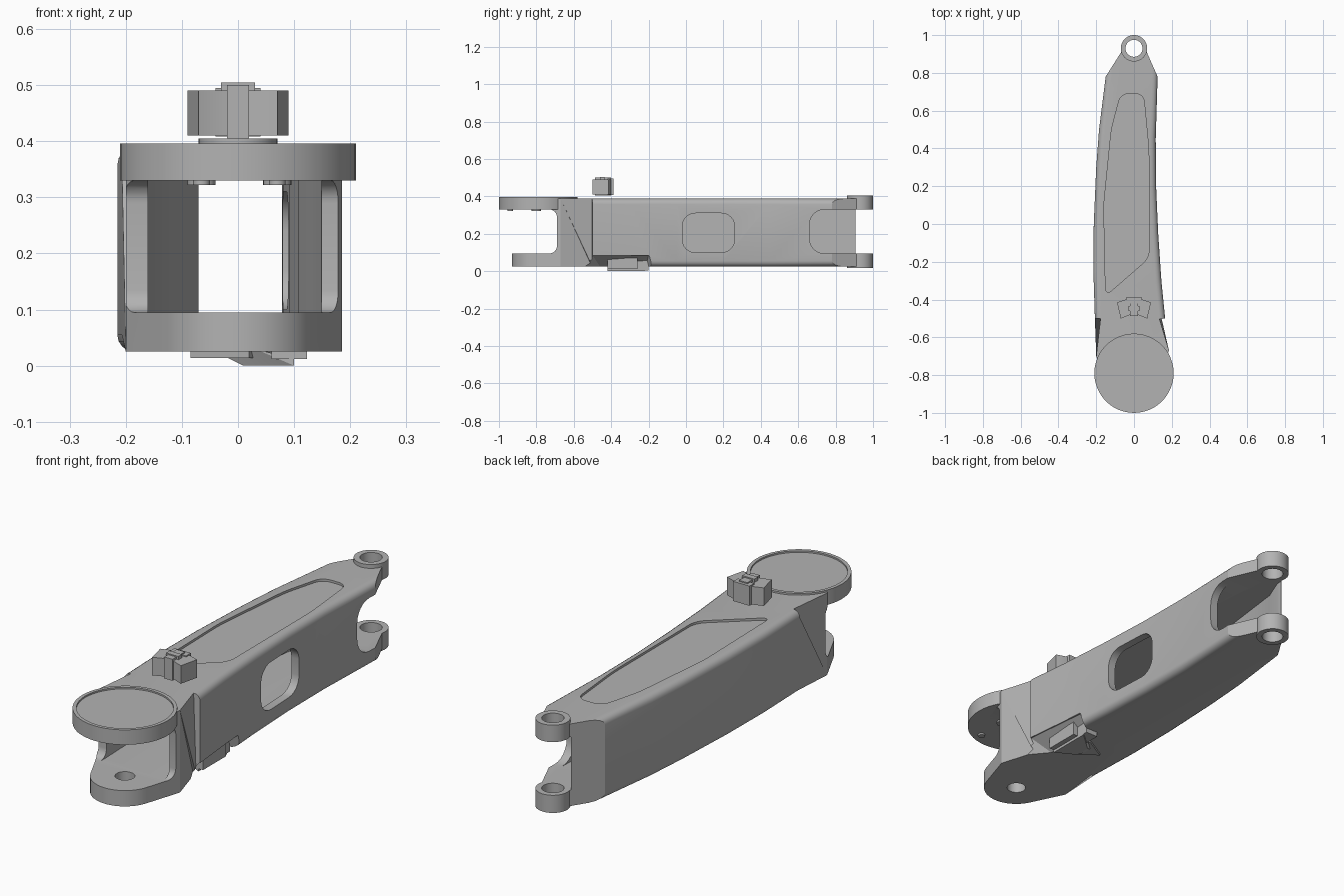
import bpy, bmesh
from math import sin, cos, radians
from mathutils import Vector

old = bpy.data.objects.get("Cube")
if old:
    bpy.data.objects.remove(old, do_unlink=True)

grey = bpy.data.materials.new("plain grey")
grey.use_nodes = True
grey.diffuse_color = (0.45, 0.45, 0.45, 1)
grey.node_tree.nodes["Principled BSDF"].inputs["Base Color"].default_value = (0.45, 0.45, 0.45, 1)


def finish(name, bm):
    bmesh.ops.recalc_face_normals(bm, faces=bm.faces[:])
    mesh = bpy.data.meshes.new(name)
    bm.to_mesh(mesh)
    bm.free()
    mesh.materials.append(grey)
    ob = bpy.data.objects.new(name, mesh)
    bpy.context.collection.objects.link(ob)
    return ob


def prism(name, points, lo, hi, axis="z", corner=0, rim=0, rim_range=(-9, 9)):
    """Extrude an outline, round its corners and optionally its long rims."""
    bm = bmesh.new()
    place = (lambda p: (p[0], p[1], lo)) if axis == "z" else (lambda p: (lo, p[0], p[1]))
    face = bm.faces.new([bm.verts.new(place(p)) for p in points])
    moved = bmesh.ops.extrude_face_region(bm, geom=[face])["geom"]
    step = Vector((0, 0, hi - lo)) if axis == "z" else Vector((hi - lo, 0, 0))
    bmesh.ops.translate(bm, vec=step, verts=[g for g in moved if isinstance(g, bmesh.types.BMVert)])
    bmesh.ops.recalc_face_normals(bm, faces=bm.faces[:])
    across = [e for e in bm.edges
              if abs((e.verts[0].co - e.verts[1].co).normalized().dot(step.normalized())) > 0.99]
    if corner:
        bmesh.ops.bevel(bm, geom=across, offset=corner, segments=6, profile=0.5, affect="EDGES")
    if rim:
        rims = [e for e in bm.edges if e not in across
                and all(rim_range[0] < v.co.y < rim_range[1] for v in e.verts)]
        bmesh.ops.bevel(bm, geom=rims, offset=rim, segments=4, profile=0.5, affect="EDGES")
    return finish(name, bm)


def hull(name, points):
    bm = bmesh.new()
    for p in points:
        bm.verts.new(p)
    res = bmesh.ops.convex_hull(bm, input=bm.verts[:])
    loose = [v for v in res["geom_interior"] if isinstance(v, bmesh.types.BMVert)]
    bmesh.ops.delete(bm, geom=loose, context="VERTS")
    return finish(name, bm)


def arc(cx, cy, r, a0, a1, n):
    return [(cx + r * cos(radians(a0 + (a1 - a0) * i / n)),
             cy + r * sin(radians(a0 + (a1 - a0) * i / n))) for i in range(n + 1)]


def disc(name, y, r, lo, hi, x=0):
    return prism(name, arc(x, y, r, 0, 360, 48)[:-1], lo, hi)


def rect(a0, a1, b0, b1):
    return [(a0, b0), (a1, b0), (a1, b1), (a0, b1)]


def cut(ob, cutters):
    for c in cutters:
        m = ob.modifiers.new("cut", "BOOLEAN")
        m.operation, m.solver, m.object = "DIFFERENCE", "EXACT", c
        bpy.context.view_layer.objects.active = ob
        bpy.ops.object.modifier_apply(modifier=m.name)


# Curved sides of the arm, front to back
right_side = [(0.185, -0.67), (0.165, -0.5), (0.145, -0.3), (0.128, -0.05),
              (0.117, 0.2), (0.115, 0.45), (0.125, 0.78)]
left_side = [(-0.15, 0.78), (-0.185, 0.5), (-0.2, 0.3), (-0.213, 0),
             (-0.215, -0.25), (-0.207, -0.5), (-0.2, -0.7)]
FLOOR, CEILING = 0.095, 0.33
HINGE, EYE = -0.79, 0.93

outline = (right_side + arc(0, EYE, 0.069, -15, 195, 20)
           + left_side + arc(0, HINGE, 0.14, 206, 343, 20))
body = prism("arm_body", outline, 0.025, 0.388, rim=0.03, rim_range=(-0.66, 0.85))

# Hollow inside, end openings, window, hinge holes, top pocket, lower chamfer
cavity = ([(0.15, -0.76)] + [(x - 0.037, y) for x, y in right_side]
          + [(0.04, 0.96), (-0.07, 0.96), (-0.07, 0.88)]
          + [(x + 0.04, y) for x, y in left_side] + [(-0.16, -0.76)])
pocket = [(-0.15, -0.38), (0.08, -0.18), (0.078, 0.4), (0.05, 0.69),
          (-0.07, 0.69), (-0.12, 0.5), (-0.16, 0.1)]
eye_hole = disc("eye_hole_cutter", EYE, 0.045, -0.2, 0.6)
pivot_hole = disc("pivot_hole_cutter", HINGE, 0.04, -0.1, 0.2)
cutters = [
    prism("cavity_cutter", cavity, FLOOR, CEILING),
    prism("front_gap_cutter", rect(-1.2, -0.69, FLOOR, CEILING), -0.4, 0.4, "x", corner=0.04),
    prism("back_gap_cutter", rect(0.905, 1.2, FLOOR, CEILING), -0.3, 0.3, "x"),
    prism("side_notch_cutter", rect(0.66, 1.3, FLOOR, CEILING), 0.0, 0.3, "x", corner=0.08),
    prism("window_cutter", rect(-0.02, 0.26, 0.1, 0.31), 0.03, 0.3, "x", corner=0.07),
    prism("pocket_cutter", pocket, 0.378, 0.5, corner=0.04),
    hull("chamfer_cutter", [(0.25, -0.56, 0.085), (0.25, -0.18, 0.085), (0.16, -0.5, 0.085),
                            (0.13, -0.2, 0.085), (0.25, -0.68, 0.01), (0.25, -0.12, 0.01),
                            (0.06, -0.45, 0.01), (0.05, -0.22, 0.01)]),
    pivot_hole, eye_hole]
cut(body, cutters)

# Front hinge disc with a shallow rim and pegs underneath
hinge_disc = disc("hinge_disc", HINGE, 0.21, CEILING, 0.396)
disc_recess = disc("disc_recess_cutter", HINGE, 0.195, 0.389, 0.5)
cut(hinge_disc, [disc_recess])
cutters.append(disc_recess)
parts = [body, hinge_disc]
for x in (-0.065, 0.07):
    for y in (-0.94, -0.8):
        parts.append(disc("disc_peg", y, 0.025 if y > -0.9 else 0.015, 0.322, 0.335, x))

# Back eye bosses
for name, lo, hi in (("upper_eye", CEILING, 0.405), ("lower_eye", 0.017, FLOOR)):
    boss = disc(name, EYE, 0.07, lo, hi)
    cut(boss, [eye_hole])
    parts.append(boss)

# Fan shaped connector above the arm
half = [(0.02, -0.48), (0.07, -0.5), (0.09, -0.415), (0.045, -0.4)]
fan = half + [(-x, y) for x, y in reversed(half)]
parts += [prism("connector_fan", fan, 0.41, 0.49),
          prism("connector_spine", rect(-0.02, 0.02, -0.487, -0.4), 0.405, 0.5),
          prism("connector_back", rect(-0.04, 0.04, -0.42, -0.387), 0.408, 0.495),
          prism("connector_cap", rect(-0.03, 0.03, -0.46, -0.435), 0.485, 0.505)]

# Connector below the arm
parts += [prism("lower_connector", rect(0.06, 0.123, -0.42, -0.26), 0.012, 0.072),
          prism("lower_connector_tail", rect(0.04, 0.1, -0.3, -0.2), 0.004, 0.07),
          prism("lower_plate", [(-0.085, -0.33), (0.02, -0.4), (0.08, -0.3), (0.02, -0.27)],
                0.014, 0.03),
          hull("lower_wedge", [(-0.045, -0.33, 0.027), (0.01, -0.37, 0), (0.1, -0.42, 0),
                               (0.1, -0.22, 0), (0.01, -0.3, 0), (0.1, -0.42, 0.012),
                               (0.1, -0.22, 0.027), (0.03, -0.4, 0.03)])]

for c in cutters:
    if c.name in bpy.data.objects:
        bpy.data.objects.remove(c, do_unlink=True)

bpy.ops.object.select_all(action="DESELECT")
for ob in parts:
    ob.select_set(True)
bpy.context.view_layer.objects.active = body
bpy.ops.object.shade_smooth_by_angle(angle=radians(25))
